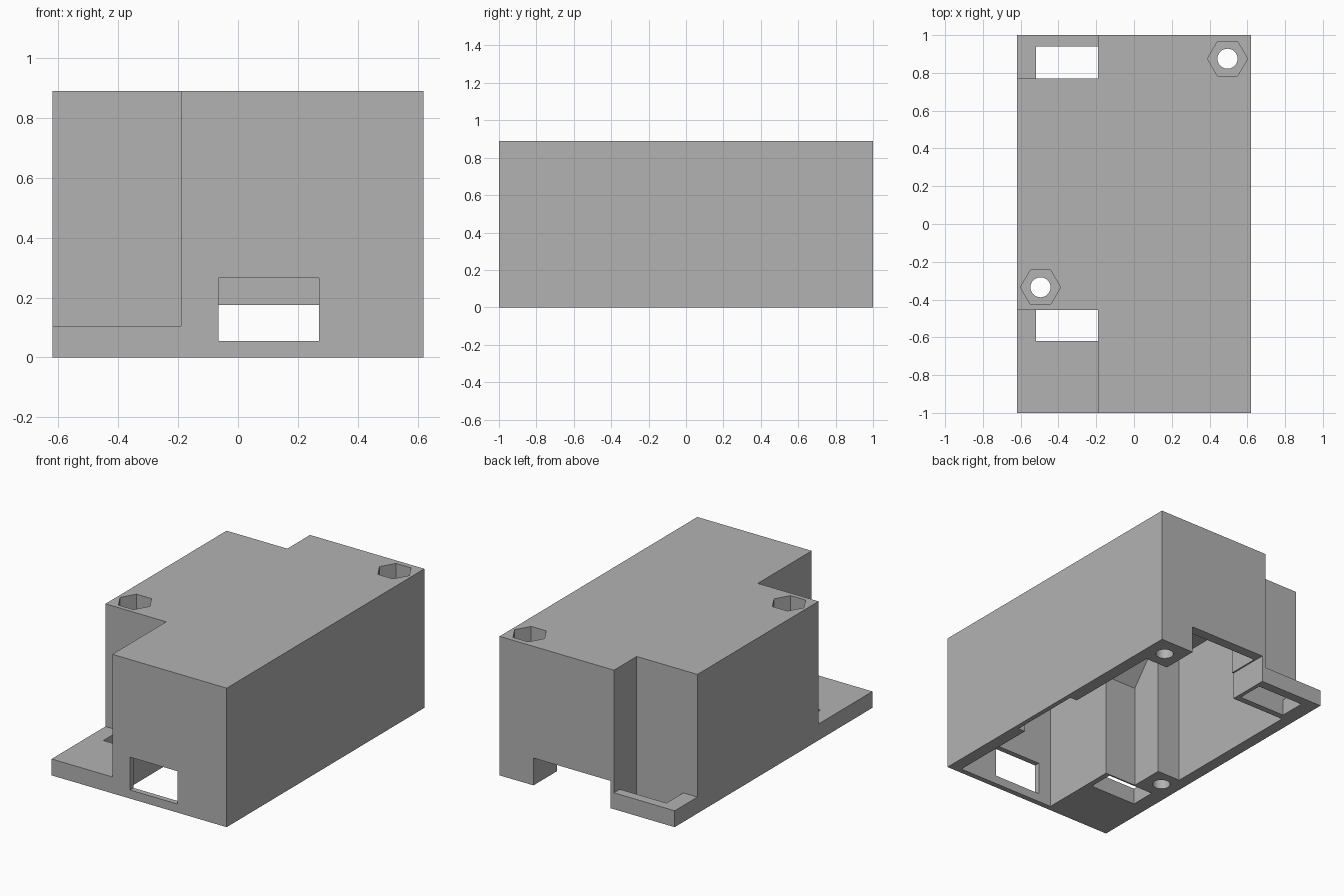
import bpy
import bmesh
import math
from mathutils import Vector

cube = bpy.data.objects.get("Cube")
if cube:
    bpy.data.objects.remove(cube, do_unlink=True)

grey = bpy.data.materials.new("plain grey")
grey.use_nodes = True
colour = (0.45, 0.45, 0.45, 1)
grey.diffuse_color = colour
grey.node_tree.nodes["Principled BSDF"].inputs["Base Color"].default_value = colour

WALL, FLANGE, TOP, ROOF = 0.62, 0.105, 0.89, 0.855
LOW, HIGH = -0.1, 1.0


def prism(name, points, along):
    """Extrude a closed outline of 3D points along a vector."""
    bm = bmesh.new()
    face = bm.faces.new([bm.verts.new(p) for p in points])
    made = bmesh.ops.extrude_face_region(bm, geom=[face])["geom"]
    bmesh.ops.translate(bm, vec=Vector(along),
                        verts=[g for g in made if isinstance(g, bmesh.types.BMVert)])
    bmesh.ops.recalc_face_normals(bm, faces=bm.faces[:])
    mesh = bpy.data.meshes.new(name)
    bm.to_mesh(mesh)
    bm.free()
    mesh.materials.append(grey)
    obj = bpy.data.objects.new(name, mesh)
    bpy.context.collection.objects.link(obj)
    return obj


def upright(name, outline, z0, z1):
    return prism(name, [(x, y, z0) for x, y in outline], (0, 0, z1 - z0))


def box(name, x0, x1, y0, y1, z0, z1):
    return upright(name, [(x0, y0), (x1, y0), (x1, y1), (x0, y1)], z0, z1)


def ring(centre, radius, sides):
    return [(centre[0] + radius * math.cos(math.tau * i / sides),
             centre[1] + radius * math.sin(math.tau * i / sides)) for i in range(sides)]


def cut(target, cutter):
    cutter.hide_render = True
    mod = target.modifiers.new("cut", "BOOLEAN")
    mod.operation = "DIFFERENCE"
    mod.solver = "EXACT"
    mod.object = cutter
    bpy.context.view_layer.objects.active = target
    bpy.ops.object.modifier_apply(modifier=mod.name)
    bpy.data.objects.remove(cutter, do_unlink=True)


# Outer housing
housing = box("housing", -WALL, WALL, -1, 1, 0, TOP)

# Corner steps that leave the two mounting flanges
cut(housing, box("front_step", -1, -0.19, -2, -0.455, FLANGE, HIGH))
cut(housing, box("back_step", -1, -0.19, 0.77, 2, FLANGE, HIGH))

# Hollow inside, open underneath, leaving two screw posts
cavity = [(-0.155, -0.965), (0.54, -0.965), (0.54, -0.375), (0.59, -0.375),
          (0.59, 0.11), (0.54, 0.11), (0.54, 0.76), (0.38, 0.76),
          (0.38, 0.935), (-0.155, 0.935), (-0.155, 0.73), (-0.545, 0.73),
          (-0.545, -0.228), (-0.38, -0.228), (-0.38, -0.445), (-0.155, -0.445)]
cut(housing, upright("cavity", cavity, LOW, ROOF))

# Front window and back cable opening
cut(housing, box("front_window", -0.065, 0.27, -2, -0.9, 0.055, 0.265))
cut(housing, box("back_opening", -0.165, 0.38, 0.73, 2, LOW, 0.175))

# Slots through the flanges
for y0, y1 in ((-0.62, -0.455), (0.77, 0.94)):
    cut(housing, box("flange_slot", -0.52, -0.19, y0, y1, LOW, FLANGE + 0.05))

# Screw holes with deep hexagonal nut pockets
for centre in ((0.495, 0.875), (-0.495, -0.335)):
    cut(housing, upright("screw_hole", ring(centre, 0.053, 32), LOW, HIGH))
    cut(housing, upright("nut_pocket", ring(centre, 0.106, 6), 0.45, HIGH))

# Sloped brace under the roof beside the front post
brace = [(-0.45, 0.665), (-0.445, 0.67), (-0.295, ROOF), (-0.295, ROOF + 0.01), (-0.45, ROOF + 0.01)]
prism("roof_brace", [(-0.385, y, z) for y, z in brace], (0.23, 0, 0))
